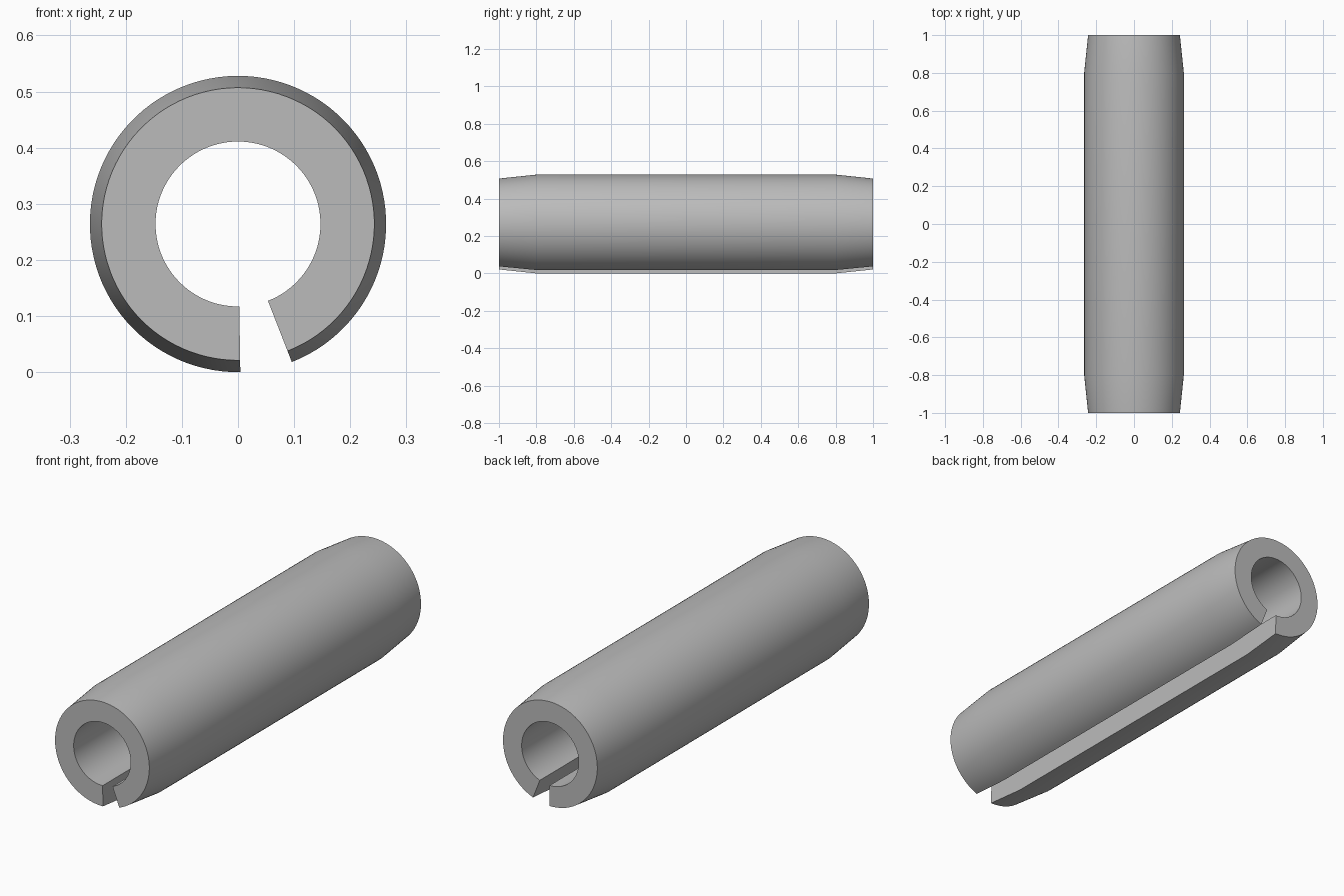
import bpy
import bmesh
from math import radians
from mathutils import Matrix, Vector

cube = bpy.data.objects.get("Cube")
if cube:
    bpy.data.objects.remove(cube, do_unlink=True)

OUTER, END, BORE = 0.264, 0.243, 0.147   # radii
HALF, SHOULDER = 1.0, 0.8                # half length, start of the tapers
START, STOP = -68.7, 270.9               # sweep angles, leaving the slot open
STEPS = 96

# Plain grey metal
steel = bpy.data.materials.new("grey_steel")
steel.use_nodes = True
colour = (0.5, 0.5, 0.5, 1)
steel.diffuse_color = colour
steel.node_tree.nodes["Principled BSDF"].inputs["Base Color"].default_value = colour

# Wall section along the pin, swept around the axis to form a split tube
section = [(BORE, -HALF), (END, -HALF), (OUTER, -SHOULDER),
           (OUTER, SHOULDER), (END, HALF), (BORE, HALF)]
bm = bmesh.new()
axis_centre = Vector((0, 0, OUTER))
turn = Matrix.Rotation(-radians(START), 3, "Y")
verts = [bm.verts.new(axis_centre + turn @ Vector((r, y, 0))) for r, y in section]
cap = bm.faces.new(verts)
swept = bmesh.ops.spin(bm, geom=[cap], cent=axis_centre, axis=(0, -1, 0),
                       angle=radians(STOP - START), steps=STEPS, use_duplicate=False)

# Close the starting side of the slot if the sweep consumed its face
rim = [e for e in bm.edges if e.is_boundary]
if rim:
    bmesh.ops.contextual_create(bm, geom=rim)
bmesh.ops.recalc_face_normals(bm, faces=bm.faces)

mesh = bpy.data.meshes.new("split_pin")
bm.to_mesh(mesh)
bm.free()
mesh.materials.append(steel)
pin = bpy.data.objects.new("split_pin", mesh)
bpy.context.collection.objects.link(pin)

# Smooth barrel with crisp end and slot edges
bpy.ops.object.select_all(action="DESELECT")
pin.select_set(True)
bpy.context.view_layer.objects.active = pin
bpy.ops.object.shade_smooth_by_angle(angle=radians(30))
